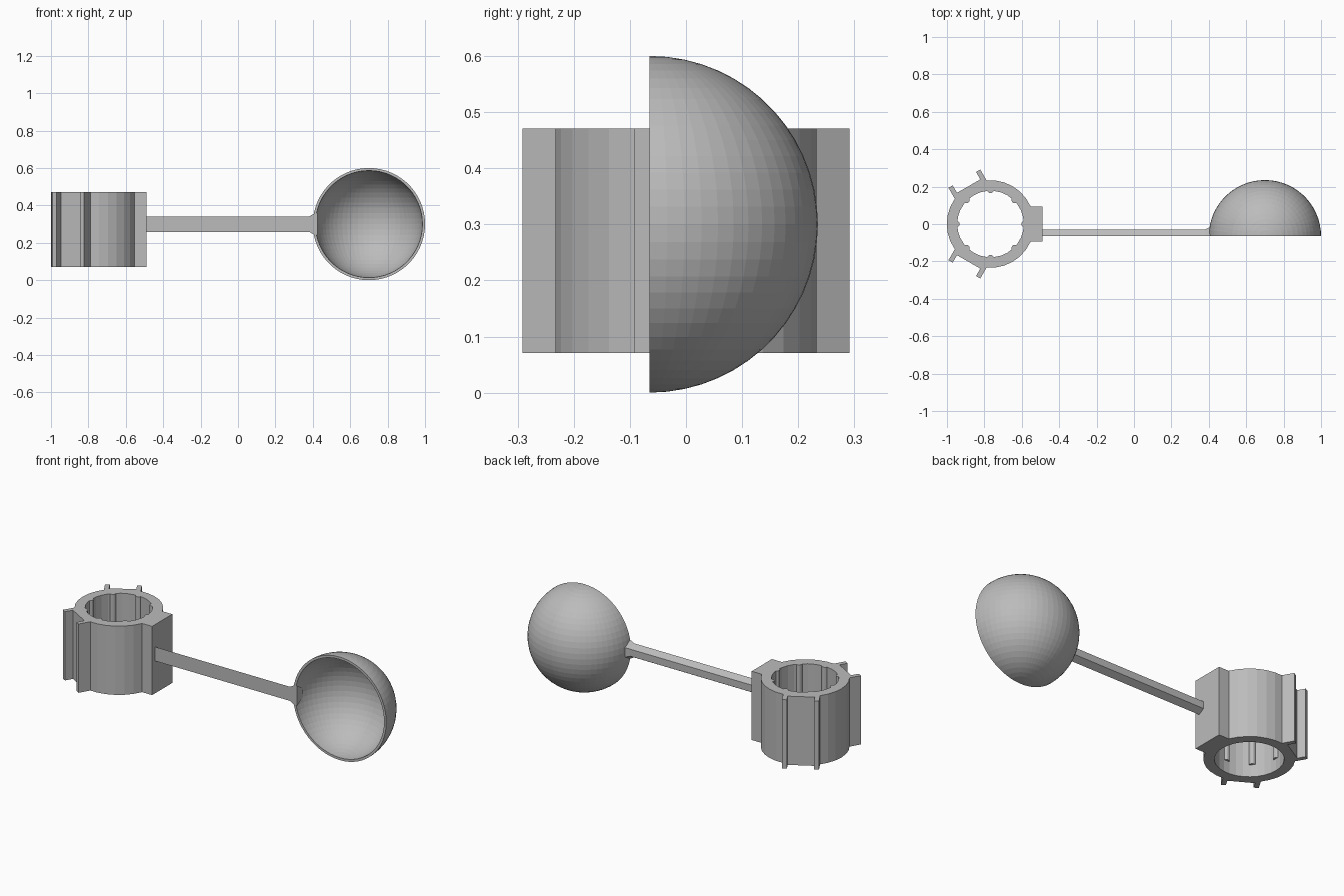
import bpy, bmesh, math
from mathutils import Matrix, Vector

if "Cube" in bpy.data.objects:
    bpy.data.objects.remove(bpy.data.objects["Cube"])

grey = bpy.data.materials.new("plain grey")
grey.diffuse_color = (0.5, 0.5, 0.5, 1)
grey.use_nodes = True
grey.node_tree.nodes["Principled BSDF"].inputs["Base Color"].default_value = grey.diffuse_color

HUB_X, Z0, Z1 = -0.767, 0.073, 0.473     # hub axis and height range
ARM_Y, ARM_Z = -0.065, 0.302             # flat front plane and centre height of arm and cup


def finish(name, bm):
    bmesh.ops.remove_doubles(bm, verts=bm.verts, dist=1e-5)
    bmesh.ops.recalc_face_normals(bm, faces=bm.faces)
    me = bpy.data.meshes.new(name)
    bm.to_mesh(me)
    bm.free()
    me.materials.append(grey)
    ob = bpy.data.objects.new(name, me)
    bpy.context.collection.objects.link(ob)
    return ob


def loft(name, sections):
    """Closed solid through equal-length point loops."""
    bm = bmesh.new()
    rings = [[bm.verts.new(p) for p in s] for s in sections]
    n = len(rings[0])
    for a, b in zip(rings, rings[1:]):
        for i in range(n):
            j = (i + 1) % n
            bm.faces.new((a[i], a[j], b[j], b[i]))
    bm.faces.new(rings[0])
    bm.faces.new(rings[-1])
    return finish(name, bm)


def hub_box(name, angle, r0, r1, s0, s1):
    """Full-height box on the hub: radial range r, sideways range s, turned by angle."""
    rot = Matrix.Rotation(math.radians(angle), 3, 'Z')
    corners = [(r0, s0), (r1, s0), (r1, s1), (r0, s1)]
    return loft(name, [[rot @ Vector((r, s, z)) + Vector((HUB_X, 0, 0)) for r, s in corners]
                       for z in (Z0, Z1)])


# Hub ring
bm = bmesh.new()
N = 30
cols = []
for i in range(N):
    a = 2 * math.pi * i / N
    cols.append([bm.verts.new((HUB_X + r * math.cos(a), r * math.sin(a), z))
                 for r, z in ((0.234, Z0), (0.234, Z1), (0.178, Z1), (0.178, Z0))])
for i in range(N):
    a, b = cols[i], cols[(i + 1) % N]
    for k in range(4):
        m = (k + 1) % 4
        bm.faces.new((a[k], b[k], b[m], a[m]))
finish("hub_ring", bm)

# Round ribs along the bore, stopping short of the bottom
for i in range(8):
    a = math.pi * i / 4
    cx, cy = HUB_X + 0.183 * math.cos(a), 0.183 * math.sin(a)
    loft("bore_rib", [[(cx + 0.018 * math.cos(t * math.pi / 6), cy + 0.018 * math.sin(t * math.pi / 6), z)
                       for t in range(12)] for z in (Z0 + 0.07, Z1)])

# Arm mounting block, then flats with paired fins at the other two stations
hub_box("mounting_block", 0, 0.2, 0.279, -0.093, 0.093)
for angle in (120, -120):
    hub_box("hub_flat", angle, 0.195, 0.234, -0.09, 0.09)
    for side in (-1, 1):
        hub_box("hub_fin", angle, 0.2, 0.28, side * 0.085 - 0.013, side * 0.085 + 0.013)


def half_hex(x, r):
    return [(x, ARM_Y + r * math.sin(math.radians(a)), ARM_Z + r * math.cos(math.radians(a)))
            for a in (0, 60, 120, 180)]


# Arm with half-hexagon section and flared root at the cup
loft("arm", [half_hex(-0.5, 0.041), half_hex(0.38, 0.041)])
loft("arm_flare", [half_hex(0.38, 0.041), half_hex(0.41, 0.058), half_hex(0.425, 0.058)])

# Hollow hemispherical cup, open to the front
bm = bmesh.new()
LON, LAT = 30, 30


def shell(r):
    grid = []
    for i in range(LON + 1):
        lon = math.pi * i / LON
        row = []
        for j in range(LAT + 1):
            lat = math.pi * (j / LAT - 0.5)
            row.append(bm.verts.new((0.7 + r * math.cos(lat) * math.cos(lon),
                                     ARM_Y + r * math.cos(lat) * math.sin(lon),
                                     ARM_Z + r * math.sin(lat))))
        grid.append(row)
    for i in range(LON):
        for j in range(LAT):
            bm.faces.new((grid[i][j], grid[i + 1][j], grid[i + 1][j + 1], grid[i][j + 1]))
    return grid


outer, inner = shell(0.3), shell(0.286)
for i in (0, LON):
    for j in range(LAT):
        bm.faces.new((outer[i][j], outer[i][j + 1], inner[i][j + 1], inner[i][j]))
finish("cup", bm)

# Rest the lowest point on the ground plane
for ob in bpy.data.objects:
    ob.location.z -= ARM_Z - 0.3
